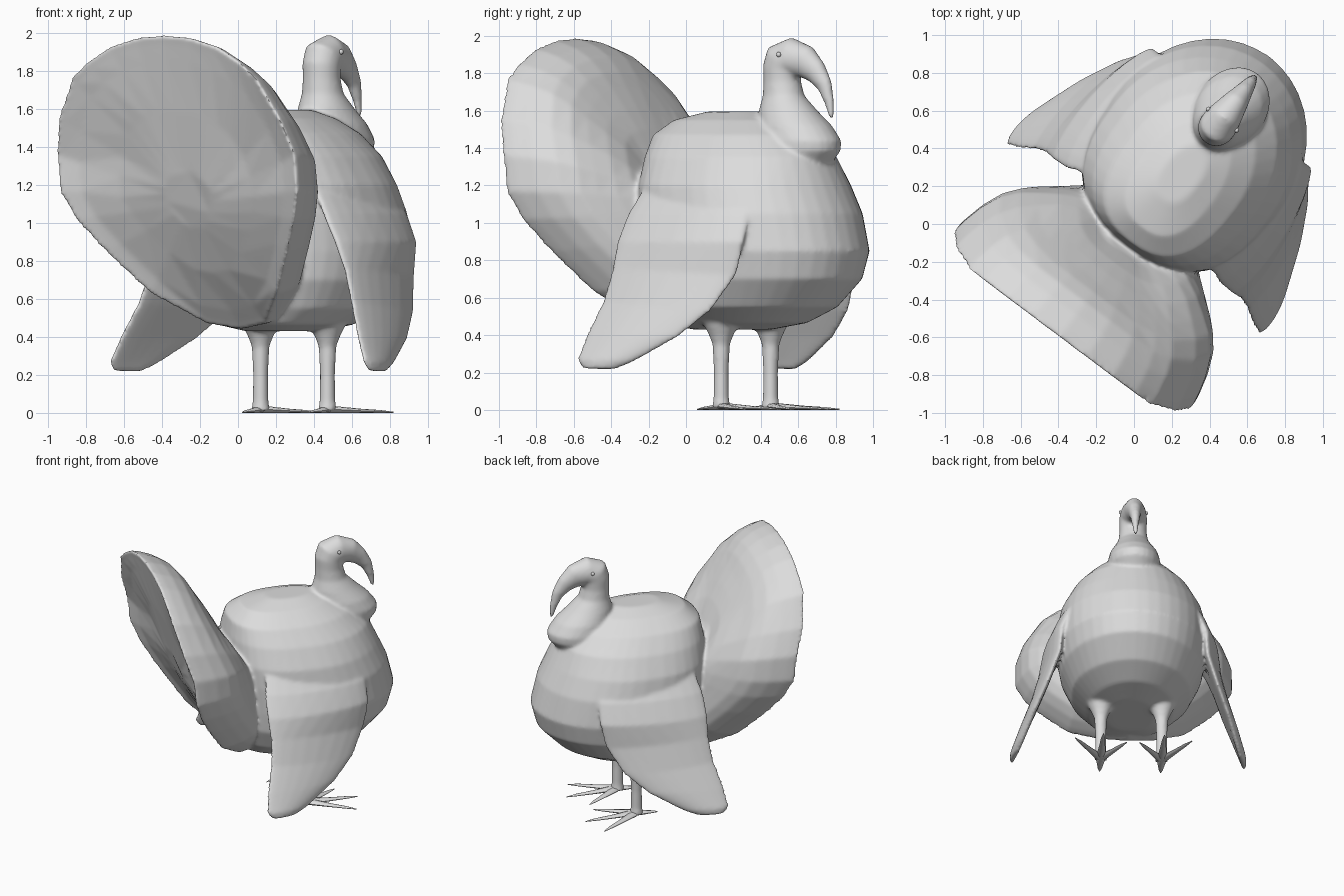
import bpy, bmesh, math
from mathutils import Vector, Matrix

if "Cube" in bpy.data.objects:
    bpy.data.objects.remove(bpy.data.objects["Cube"])

# Parts are modelled facing +y on a mirror plane x = 0, then turned to the final heading
PLACE = Matrix.Translation((0.035, -0.026, 0)) @ Matrix.Rotation(-math.atan2(0.6, 0.8), 4, 'Z')
grey = bpy.data.materials.new("light_grey")
grey.diffuse_color = (0.72, 0.72, 0.72, 1)
grey.use_nodes = True
grey.node_tree.nodes["Principled BSDF"].inputs["Base Color"].default_value = grey.diffuse_color


def select_only(obs):
    bpy.ops.object.select_all(action='DESELECT')
    for o in obs:
        o.select_set(True)
    bpy.context.view_layer.objects.active = obs[0]


def loft(name, rings, mirror=False, angle=60):
    """Skin closed rings of equal length and cap both ends."""
    bm = bmesh.new()
    rows = [[bm.verts.new(p) for p in ring] for ring in rings]
    n = len(rows[0])
    for a, b in zip(rows, rows[1:]):
        for i in range(n):
            j = (i + 1) % n
            bm.faces.new((a[i], a[j], b[j], b[i]))
    bm.faces.new(rows[0])
    bm.faces.new(rows[-1])
    if mirror:
        geo = bmesh.ops.duplicate(bm, geom=bm.verts[:] + bm.edges[:] + bm.faces[:])["geom"]
        for v in geo:
            if isinstance(v, bmesh.types.BMVert):
                v.co.x *= -1
    bmesh.ops.recalc_face_normals(bm, faces=bm.faces[:])
    me = bpy.data.meshes.new(name)
    bm.to_mesh(me)
    bm.free()
    me.materials.append(grey)
    ob = bpy.data.objects.new(name, me)
    bpy.context.collection.objects.link(ob)
    ob.matrix_world = PLACE
    select_only([ob])
    bpy.ops.object.shade_smooth_by_angle(angle=math.radians(angle))
    return ob


def oval(y, z, ry, rx, tilt=0, x=0, n=24, rear=1):
    """Oval ring; tilt pitches it forward, rear < 1 squares off the back half."""
    t = math.radians(tilt)
    out = []
    for i in range(n):
        a = 2 * math.pi * i / n
        c, s = math.cos(a), math.sin(a)
        if s < -1e-6:
            c, s = math.copysign(abs(c) ** rear, c), -abs(s) ** rear
        out.append((x + rx * c, y + ry * s * math.cos(t), z - ry * s * math.sin(t)))
    return out


# Body: stacked ovals (y, z, half length, half width)
body = [(.35, .43, .22, .17), (.38, .465, .40, .31), (.45, .55, .50, .43), (.50, .70, .60, .51),
        (.52, .85, .62, .54), (.49, 1.05, .60, .54), (.45, 1.20, .57, .51), (.42, 1.35, .53, .435),
        (.37, 1.47, .46, .34), (.35, 1.55, .34, .22), (.37, 1.595, .17, .10)]
body = loft("body", [oval(*r, n=40, rear=.78) for r in body])

# Crop, neck, head and hooked beak in one sweep (y, z, ry, rx, tilt)
neck = [(.74, 1.27, .14, .13, 0), (.78, 1.33, .20, .165, 0), (.80, 1.385, .228, .185, 0),
        (.80, 1.44, .23, .19, 0), (.765, 1.52, .205, .175, 0), (.715, 1.60, .165, .142, 0),
        (.685, 1.68, .113, .108, 0), (.675, 1.76, .101, .098, 0), (.675, 1.83, .105, .10, 8),
        (.695, 1.878, .112, .10, 35), (.755, 1.885, .107, .09, 80), (.835, 1.86, .088, .07, 112),
        (.905, 1.805, .064, .05, 130), (.96, 1.735, .044, .036, 148), (.99, 1.645, .028, .024, 162),
        (1.008, 1.555, .013, .012, 170)]
neck = loft("neck_head_and_beak", [oval(*r) for r in neck], angle=75)

# Tail fan: a leaning rim, flaring out of the body in front and shallowly dished behind
half = [(0, -.72, 1.99), (.18, -.72, 1.975), (.35, -.72, 1.93), (.50, -.72, 1.85), (.61, -.715, 1.76),
        (.73, -.67, 1.55), (.785, -.61, 1.36), (.785, -.59, 1.17), (.72, -.53, 1.02),
        (.60, -.43, .85), (.42, -.28, .63), (.20, -.08, .47), (0, -.04, .44)]
rim = half + [(-x, y, z) for x, y, z in half[-2:0:-1]]
ZC = 1.1
steps = [(.3, .58), (.45, .55), (.58, .50), (.70, .44), (.80, .385), (.89, .30), (.95, .19),
         (.985, .08), (1, 0), (.96, .015), (.85, .045), (.55, .075), (.2, .085)]


def lean(z):
    """Depth of the rim at a height."""
    for (_, ya, za), (_, yb, zb) in zip(half, half[1:]):
        if z >= zb:
            return yb + (ya - yb) * (z - zb) / (za - zb)
    return half[-1][1]


def fan_ring(s, push):
    ring = []
    for x, y, z in rim:
        low = min(1, max(0, (1.9 - z) / .6))
        zs = ZC + (z - ZC) * s
        ring.append((x * s, lean(zs) + push * (.78 + .22 * low), zs))
    return ring


fan = loft("tail_fan", [fan_ring(s, p) for s, p in steps], angle=70)

# Wings: rows from shoulder to tip (front point, back point, thickness)
wing = [((.24, .70, 1.33), (.24, .15, 1.33), .04), ((.36, .76, 1.20), (.40, .06, 1.20), .05),
        ((.46, .80, 1.05), (.50, .02, 1.05), .055), ((.515, .81, .90), (.585, .01, .90), .055),
        ((.53, .77, .72), (.64, .02, .76), .045), ((.61, .66, .53), (.70, .00, .58), .038),
        ((.69, .50, .39), (.78, -.05, .40), .033), ((.77, .27, .26), (.835, -.07, .27), .028),
        ((.80, .16, .215), (.84, -.03, .22), .018)]


def wing_ring(f, b, t, n=20):
    f, b = Vector(f), Vector(b)
    mid, arm = (f + b) / 2, (f - b) / 2
    out = Vector((arm.y, -arm.x, 0)).normalized()
    ring = []
    for i in range(n):
        c, s = math.cos(2 * math.pi * i / n), math.sin(2 * math.pi * i / n)
        ring.append(mid + arm * c + out * (t * s + .5 * t * (1 - c * c)))
    return ring


wings = loft("wings", [wing_ring(*r) for r in wing], mirror=True)

# Legs with flared thighs
LX, LY = .22, .433
leg = [(.54, .12), (.45, .09), (.40, .066), (.35, .047), (.20, .040), (.06, .042), (.012, .05)]
legs = loft("legs", [oval(LY, z, r, r, 0, LX, 16) for z, r in leg], mirror=True)

# Fuse the parts into one soft skin
bpy.context.view_layer.update()
select_only([body, neck, fan, wings, legs])
bpy.ops.object.join()
body.name = "bird_body"
fuse = body.modifiers.new("fuse", 'REMESH')
fuse.mode = 'VOXEL'
fuse.voxel_size = .0125
fuse.use_smooth_shade = True
soft = body.modifiers.new("soften", 'SMOOTH')
soft.factor = .5
soft.iterations = 8
for m in ("fuse", "soften"):
    bpy.ops.object.modifier_apply(modifier=m)
if not body.data.materials:
    body.data.materials.append(grey)
bpy.ops.object.shade_smooth_by_angle(angle=math.radians(60))

# Eyes
eye = [oval(.722, 1.90 + .014 * math.sin(a), .014 * math.cos(a), .012 * math.cos(a), 0, .094, 10)
       for a in (-1.4, -.8, 0, .8, 1.4)]
loft("eyes", eye, mirror=True)

# Toes: flattened tapering spikes, three forward and one back
for name, deg, length in (("outer_toes", -33, .37), ("middle_toes", 0, .385),
                          ("inner_toes", 33, .32), ("hind_toes", 180, .16)):
    a = math.radians(deg)
    d, side = Vector((-math.sin(a), math.cos(a), 0)), Vector((math.cos(a), math.sin(a), 0))
    rings = []
    for t, w, h in ((-.06, .02, .03), (.1, .034, .036), (.5, .022, .022), (.8, .015, .015), (1, .003, .006)):
        base = Vector((LX, LY, h / 2)) + d * length * t
        rings.append([base + side * w * math.cos(k * math.pi / 4) + Vector((0, 0, h / 2 * math.sin(k * math.pi / 4)))
                      for k in range(8)])
    loft(name, rings, mirror=True)
